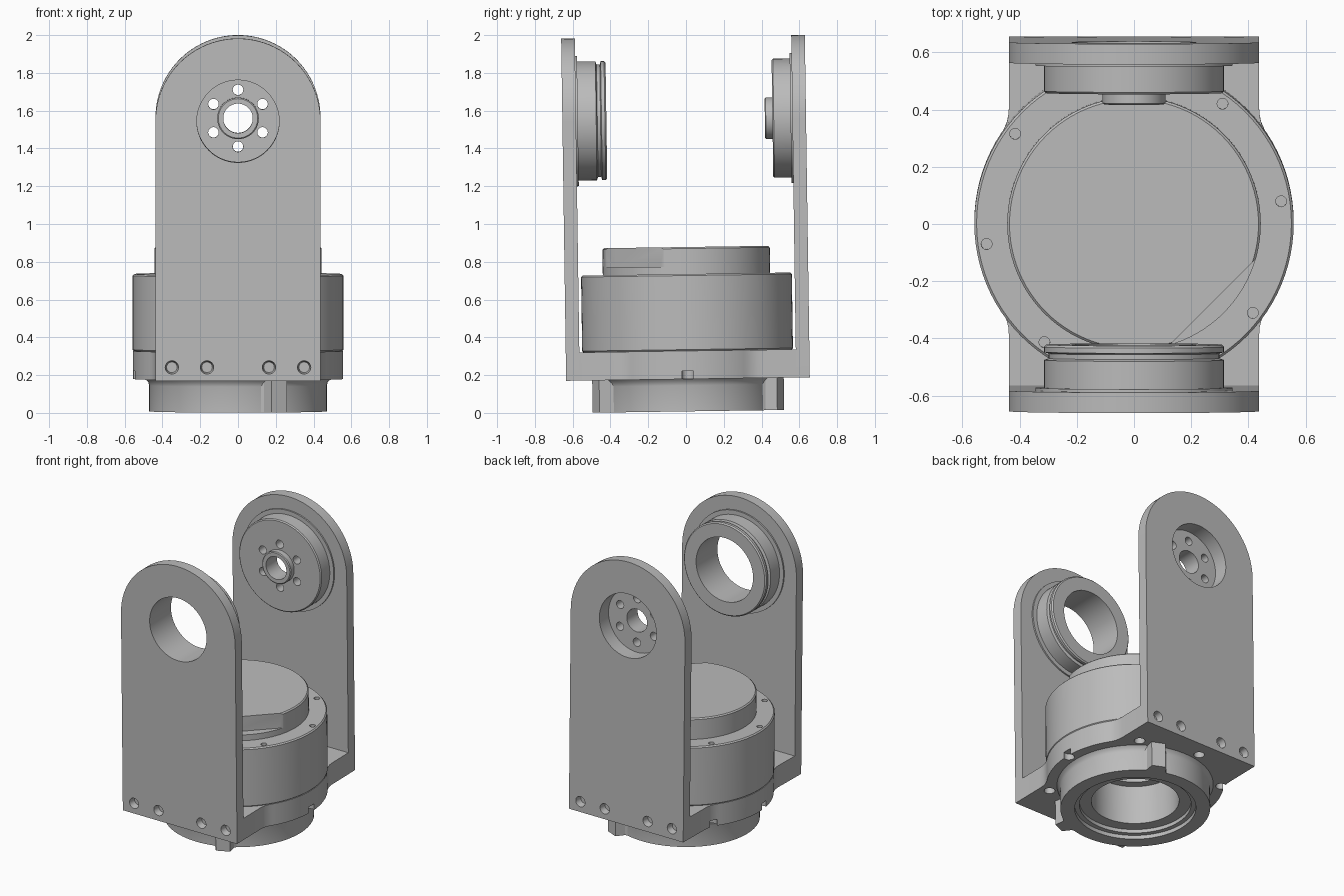
import bpy, bmesh
from math import sin, cos, radians, tau
from mathutils import Matrix, Vector

if "Cube" in bpy.data.objects:
    bpy.data.objects.remove(bpy.data.objects["Cube"])

grey = bpy.data.materials.new("machined grey")
grey.use_nodes = True
grey.diffuse_color = (0.5, 0.5, 0.5, 1)
grey.node_tree.nodes["Principled BSDF"].inputs["Base Color"].default_value = (0.5, 0.5, 0.5, 1)

SEG = 96
AXLE_Z = 1.553          # height of the hinge axis
HALF_W = 0.437          # half width of the bracket arms
INNER, OUTER = 0.573, 0.645   # arm faces
FLOOR, DECK = 0.179, 0.328    # bracket base
TO_Y = Matrix.Translation((0, 0, AXLE_Z)) @ Matrix.Rotation(radians(-90), 4, 'X')
LEAN = Matrix.Rotation(0.0145, 4, 'X') @ Matrix.Translation((0, 0.013, 0))
parts = []


def finish(name, bm, part=True):
    bmesh.ops.remove_doubles(bm, verts=bm.verts, dist=1e-5)
    bmesh.ops.recalc_face_normals(bm, faces=bm.faces)
    mesh = bpy.data.meshes.new(name)
    bm.to_mesh(mesh)
    bm.free()
    mesh.materials.append(grey)
    ob = bpy.data.objects.new(name, mesh)
    bpy.context.scene.collection.objects.link(ob)
    if part:
        parts.append(ob)
    return ob


def lathe(bm, profile, matrix=Matrix(), closed=True):
    """Turn a (radius, height) profile around the z axis."""
    verts = [bm.verts.new((r, 0, h)) for r, h in profile]
    pairs = list(zip(verts, verts[1:]))
    if closed:
        pairs.append((verts[-1], verts[0]))
    edges = [bm.edges.new(p) for p in pairs]
    bmesh.ops.spin(bm, geom=verts + edges, cent=(0, 0, 0), axis=(0, 0, 1),
                   angle=tau, steps=SEG, use_duplicate=False)
    bmesh.ops.remove_doubles(bm, verts=bm.verts, dist=1e-5)
    bm.transform(matrix)


def prism(bm, outline, vec):
    """Extrude a flat closed outline along a vector."""
    face = bm.faces.new([bm.verts.new(p) for p in outline])
    out = bmesh.ops.extrude_face_region(bm, geom=[face], use_keep_orig=True)
    bmesh.ops.translate(bm, vec=vec, verts=[v for v in out["geom"] if isinstance(v, bmesh.types.BMVert)])


def rod(bm, r1, r2, start, end, seg=24):
    """Round or tapered rod between two points."""
    a, b = Vector(start), Vector(end)
    turn = (b - a).to_track_quat('Z', 'Y').to_matrix().to_4x4()
    bmesh.ops.create_cone(bm, cap_ends=True, segments=seg, radius1=r1, radius2=r2,
                          depth=(b - a).length, matrix=Matrix.Translation((a + b) / 2) @ turn)


def cut(ob, bm):
    cutter = finish("cutter", bm, part=False)
    cutter.hide_render = True
    mod = ob.modifiers.new("cut", 'BOOLEAN')
    mod.operation, mod.solver, mod.object = 'DIFFERENCE', 'EXACT', cutter
    bpy.context.view_layer.objects.active = ob
    bpy.ops.object.modifier_apply(modifier=mod.name)
    bpy.data.objects.remove(cutter)


def polar(r, deg, z):
    return Vector((r * cos(radians(deg)), r * sin(radians(deg)), z))


# Bracket arms: round-topped plates with a bore and four bolt holes
for name, side in (("front_arm", -1), ("back_arm", 1)):
    bm = bmesh.new()
    spring = 1.991 - HALF_W
    arc = [(HALF_W * cos(tau * i / SEG), side * INNER, spring + HALF_W * sin(tau * i / SEG))
           for i in range(SEG // 2 + 1)]
    prism(bm, [(HALF_W, side * INNER, FLOOR)] + arc + [(-HALF_W, side * INNER, FLOOR)],
          (0, side * (OUTER - INNER), 0))
    arm = finish(name, bm)
    bm = bmesh.new()
    rod(bm, 0.218, 0.218, (0, side * 0.5, AXLE_Z), (0, side * 0.7, AXLE_Z), SEG)
    for x in (-0.35, -0.164, 0.164, 0.35):
        rod(bm, 0.028, 0.038, (x, side * 0.6, 0.25), (x, side * 0.66, 0.25))
    cut(arm, bm)

# Bracket base: round bed blended into the arms
bm = bmesh.new()
quarter = [polar(0.556, 34.5 * i / 16, FLOOR) for i in range(17)]
quarter += [Vector((x, y, FLOOR)) for x, y in ((0.445, 0.345), (0.439, 0.37), (HALF_W, 0.4), (HALF_W, INNER))]
half = [Vector((p.x, -p.y, p.z)) for p in quarter[:0:-1]] + quarter
prism(bm, half + [Vector((-p.x, -p.y, p.z)) for p in half], (0, 0, DECK - FLOOR))
base = finish("bracket_base", bm)
bm = bmesh.new()
rod(bm, 0.275, 0.275, (0, 0, 0.1), (0, 0, 0.4), SEG)
for deg in (0, 53, 98, 143, 188, 233, 278, 313):
    rod(bm, 0.034, 0.034, polar(0.54, deg, 0.15), polar(0.54, deg, 0.222))
cut(base, bm)

# Drum housing with a stepped cavity below and screw holes on the rim
bm = bmesh.new()
lathe(bm, [(0, 0.42), (0.1, 0.42), (0.1, 0.36), (0.22, 0.36), (0.22, DECK), (0.552, DECK),
           (0.558, 0.335), (0.558, 0.727), (0.55, 0.735), (0, 0.735)], closed=False)
drum = finish("drum_housing", bm)
bm = bmesh.new()
for deg in (8.5, 53.5, 143, 188, 233, 323):
    rod(bm, 0.019, 0.019, polar(0.52, deg, 0.71), polar(0.52, deg, 0.76), 16)
cut(drum, bm)

# Cap: round collar, then a disc with one flat side
bm = bmesh.new()
lathe(bm, [(0, 0.73), (0.443, 0.73), (0.443, 0.775), (0, 0.775)], closed=False)
finish("cap_collar", bm)
bm = bmesh.new()
lathe(bm, [(0, 0.775), (0.443, 0.775), (0.443, 0.87), (0.435, 0.878), (0, 0.878)], closed=False)
flat = Vector((1, -1, 0)).normalized()
bmesh.ops.bisect_plane(bm, geom=bm.verts[:] + bm.edges[:] + bm.faces[:],
                       plane_co=flat * 0.387, plane_no=flat, clear_outer=True)
bmesh.ops.holes_fill(bm, edges=[e for e in bm.edges if e.is_boundary])
finish("cap_disc", bm)

# Lower mounting ring with a stepped bore
bm = bmesh.new()
lathe(bm, [(0.38, 0.008), (0.47, 0.008), (0.47, 0.145), (0.476, 0.165), (0.49, FLOOR),
           (0.275, FLOOR), (0.275, 0.06), (0.35, 0.06), (0.35, 0.035), (0.38, 0.035)])
finish("mounting_ring", bm)

# Two locking lugs on the mounting ring
for name, deg in (("front_lug", -66), ("back_lug", 66)):
    bm = bmesh.new()
    prism(bm, [(r, w, 0.008) for r, w in ((0.44, -0.1), (0.475, -0.06), (0.535, -0.045),
                                          (0.535, 0.045), (0.475, 0.06), (0.44, 0.1))],
          (0, 0, FLOOR - 0.008))
    bm.transform(Matrix.Rotation(radians(deg), 4, 'Z'))
    finish(name, bm)

# Front bearing ring with a groove around it
bm = bmesh.new()
lathe(bm, [(0.218, -INNER), (0.345, -INNER), (0.345, -0.563), (0.315, -0.563), (0.315, -0.466),
           (0.298, -0.46), (0.298, -0.443), (0.315, -0.438), (0.315, -0.42), (0.307, -0.412),
           (0.218, -0.412)], TO_Y)
finish("front_bearing_ring", bm)

# Back hub: disc with a boss, an open recess behind and six through holes
bm = bmesh.new()
lathe(bm, [(0.218, INNER), (0.345, INNER), (0.345, 0.563), (0.315, 0.563), (0.315, 0.474),
           (0.308, 0.467), (0.11, 0.467), (0.11, 0.432), (0.104, 0.427), (0.078, 0.427),
           (0.078, 0.545), (0.218, 0.545)], TO_Y)
hub = finish("back_hub", bm)
bm = bmesh.new()
for i in range(6):
    p = polar(0.15, 90 + 60 * i, 0)
    rod(bm, 0.028, 0.028, (p.x, 0.44, AXLE_Z + p.y), (p.x, 0.6, AXLE_Z + p.y))
cut(hub, bm)

# Slight backward lean of the assembly, and smooth round walls
bpy.ops.object.select_all(action='DESELECT')
for ob in parts:
    ob.data.transform(LEAN)
    ob.select_set(True)
bpy.context.view_layer.objects.active = parts[0]
bpy.ops.object.shade_smooth_by_angle(angle=radians(30))
